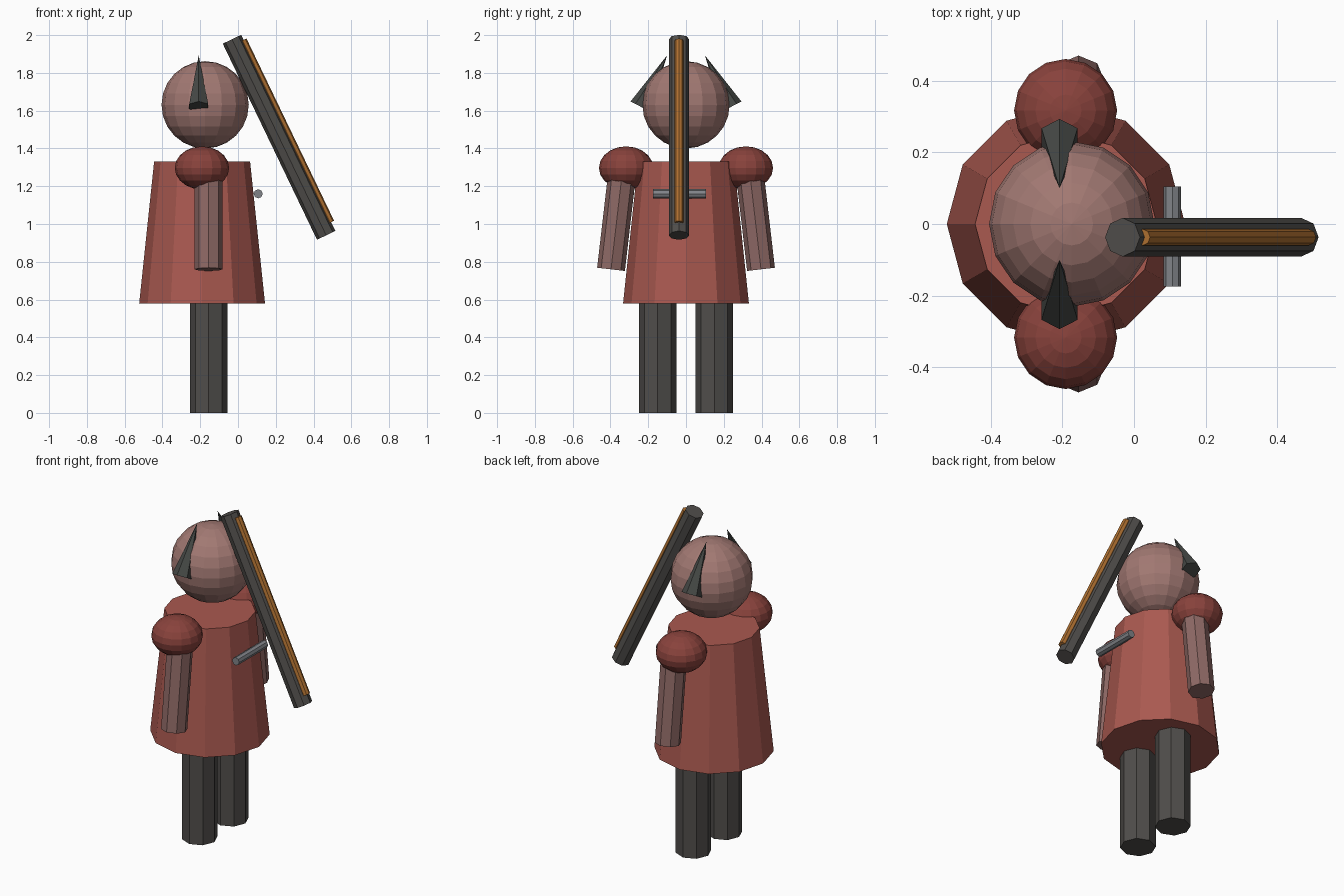
import bpy, bmesh
from mathutils import Vector, Matrix

if "Cube" in bpy.data.objects:
    bpy.data.objects.remove(bpy.data.objects["Cube"])


def material(name, rgb):
    m = bpy.data.materials.new(name)
    m.diffuse_color = (*rgb, 1)
    m.use_nodes = True
    m.node_tree.nodes["Principled BSDF"].inputs["Base Color"].default_value = m.diffuse_color
    return m


RED = material("red_cloth", (0.40, 0.10, 0.08))
DARK_RED = material("dark_red", (0.25, 0.055, 0.045))
SKIN = material("skin", (0.36, 0.19, 0.17))
ARM_SKIN = material("arm_skin", (0.27, 0.14, 0.13))
DARK = material("dark", (0.08, 0.075, 0.07))
HORN = material("horn", (0.06, 0.065, 0.06))
ORANGE = material("orange", (0.42, 0.16, 0.03))
METAL = material("metal", (0.22, 0.23, 0.25))


def add(name, bm, mat):
    me = bpy.data.meshes.new(name)
    bm.to_mesh(me)
    bm.free()
    me.materials.append(mat)
    ob = bpy.data.objects.new(name, me)
    bpy.context.collection.objects.link(ob)
    return ob


def rod(name, a, b, r1, r2, sides, mat):
    """Straight or tapered prism running from point a to point b."""
    a, b = Vector(a), Vector(b)
    d = b - a
    turn = Vector((0, 0, 1)).rotation_difference(d).to_matrix().to_4x4()
    bm = bmesh.new()
    bmesh.ops.create_cone(bm, cap_ends=True, segments=sides, radius1=r1, radius2=r2,
                          depth=d.length, matrix=Matrix.Translation((a + b) / 2) @ turn)
    if r2 == 0:
        bmesh.ops.remove_doubles(bm, verts=bm.verts, dist=1e-5)
    return add(name, bm, mat)


def ball(name, c, scale, u, v, mat):
    bm = bmesh.new()
    bmesh.ops.create_uvsphere(bm, u_segments=u, v_segments=v, radius=1,
                              matrix=Matrix.Translation(c) @ Matrix.Diagonal((*scale, 1)))
    return add(name, bm, mat)


# Torso and head
rod("coat", (-0.19, 0, 0.58), (-0.19, 0, 1.331), 0.333, 0.254, 12, RED)
ball("head", (-0.174, 0, 1.631), (0.231, 0.231, 0.231), 16, 12, SKIN)

# Paired parts
for side, s in (("right", -1), ("left", 1)):
    rod(side + "_leg", (-0.155, s * 0.15, 0), (-0.155, s * 0.15, 0.62), 0.1, 0.1, 8, DARK)
    ball(side + "_shoulder", (-0.191, s * 0.317, 1.297), (0.144, 0.144, 0.114), 16, 10, DARK_RED)
    rod(side + "_arm", (-0.155, s * 0.397, 0.76), (-0.155, s * 0.34, 1.25), 0.074, 0.074, 8, ARM_SKIN)
    rod(side + "_horn", (-0.208, s * 0.242, 1.622), (-0.208, s * 0.10, 1.893), 0.058, 0, 6, HORN)

# Chest bar
rod("chest_bar", (0.107, -0.175, 1.16), (0.107, 0.105, 1.16), 0.024, 0.024, 8, METAL)

# Slanted pole with a bright strip along its outer side
top, bottom = Vector((-0.032, -0.037, 1.978)), Vector((0.467, -0.037, 0.94))
along = (bottom - top).normalized()
out = Vector((-along.z, 0, along.x)) * 0.048
rod("pole", bottom, top, 0.054, 0.054, 8, DARK)
rod("pole_strip", top + along * 1.10 + out, top + along * 0.03 + out, 0.023, 0.023, 8, ORANGE)
